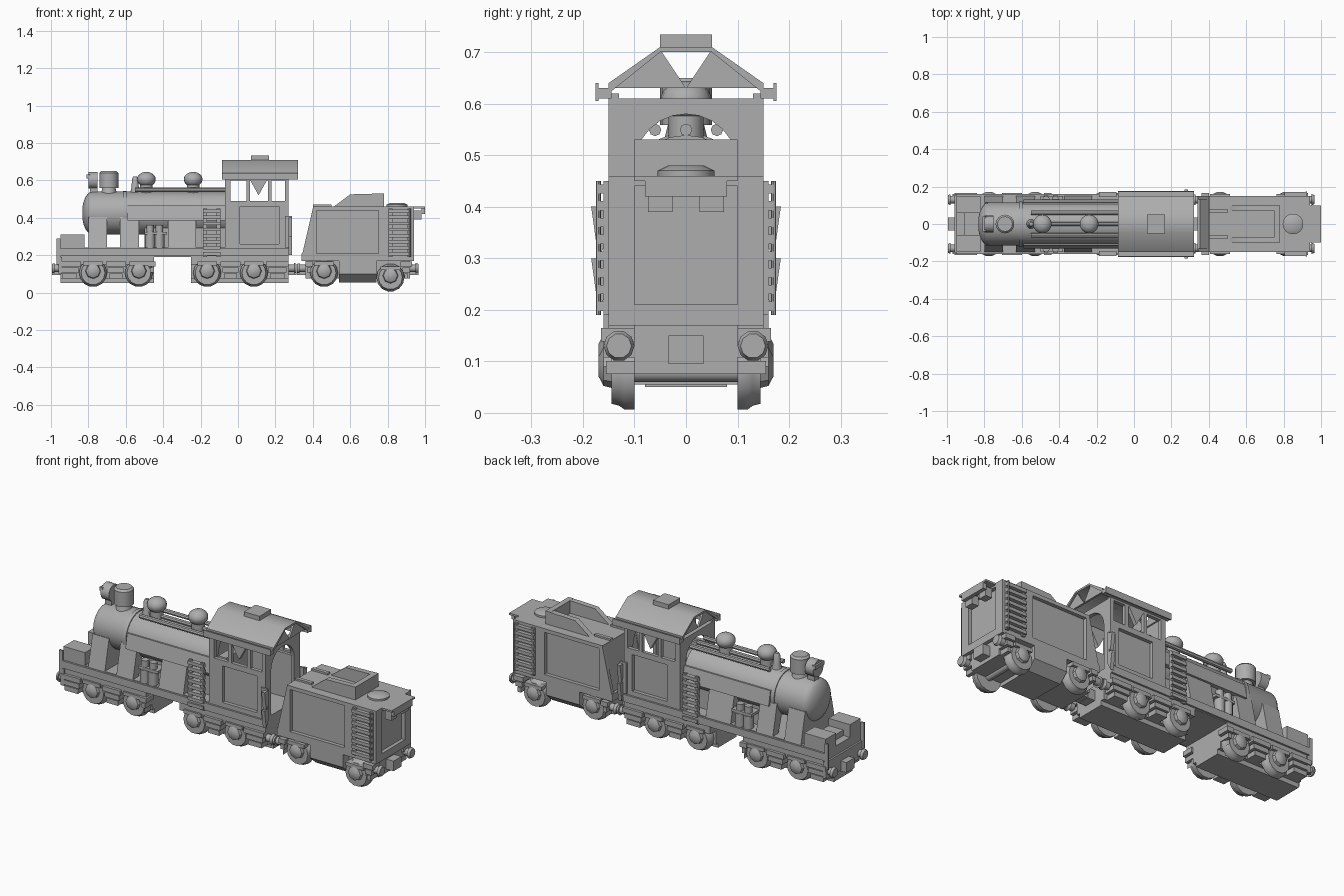
import bpy, bmesh
from math import sin, cos, pi, radians

old = bpy.data.objects.get("Cube")
if old:
    bpy.data.objects.remove(old, do_unlink=True)

shade = 0.42
grey = bpy.data.materials.new("plain grey")
grey.use_nodes = True
grey.diffuse_color = (shade, shade, shade, 1)
grey.node_tree.nodes["Principled BSDF"].inputs["Base Color"].default_value = grey.diffuse_color

# Shared stations: heights, half width, panel thickness and section ends
SIDES = (-1, 1)
SOLE, DECK, WAIST, EAVE, RIDGE = 0.19, 0.24, 0.48, 0.61, 0.71
RIM = 0.45
HALF, SKIN = 0.15, 0.02
INNER = HALF - SKIN
CORE = 0.1
NOSE, CAB_FRONT, CAB_REAR = -0.95, -0.07, 0.27
TENDER_FRONT, TENDER_REAR = 0.34, 0.94
BARREL, BARREL_Z = 0.114, 0.425
WHEEL, HUB_Z = 0.075, 0.105
parts = {}


def mesh_of(name):
    if name not in parts:
        parts[name] = bmesh.new()
    return parts[name]


def place(axis, along, u, v):
    """Put profile coordinates on the plane across an axis."""
    return {"x": (along, u, v), "y": (u, along, v), "z": (u, v, along)}[axis]


def skin_rings(name, rings):
    """Close a stack of equal point rings into a solid."""
    bm = mesh_of(name)
    rings = [[bm.verts.new(co) for co in ring] for ring in rings]
    faces = [bm.faces.new(rings[0]), bm.faces.new(rings[-1][::-1])]
    for low, high in zip(rings, rings[1:]):
        for i in range(len(low)):
            faces.append(bm.faces.new((low[i - 1], low[i], high[i], high[i - 1])))
    bmesh.ops.recalc_face_normals(bm, faces=faces)


def prism(name, points, axis, start, end):
    skin_rings(name, [[place(axis, along, u, v) for u, v in points] for along in (start, end)])


def lathe(name, profile, axis, u, v, sides=16):
    """Revolve (position, radius) pairs about a line through (u, v)."""
    turns = [2 * pi * i / sides for i in range(sides)]
    skin_rings(name, [[place(axis, along, u + r * cos(t), v + r * sin(t)) for t in turns]
                      for along, r in profile])


def rod(name, axis, u, v, start, end, radius, sides=12):
    lathe(name, [(start, radius), (end, radius)], axis, u, v, sides)


def slab(name, x0, x1, z0, z1, half=HALF):
    prism(name, [(x0, z0), (x1, z0), (x1, z1), (x0, z1)], "y", -half, half)


def flank(name, x0, x1, z0, z1, inner=INNER, outer=HALF):
    """A matching box on each side."""
    for s in SIDES:
        prism(name, [(x0, z0), (x1, z0), (x1, z1), (x0, z1)], "y", s * inner, s * outer)


def flank_plate(name, points, inner=INNER, outer=HALF):
    """A matching side plate drawn in x and z."""
    for s in SIDES:
        prism(name, points, "y", s * inner, s * outer)


def flank_section(name, points, x0, x1):
    """A matching section in y and z, carried along x."""
    for s in SIDES:
        prism(name, [(s * y, z) for y, z in points], "x", x0, x1)


def dome(centre, depth, radius, steps):
    return [(centre - depth * cos(pi * k / 12), radius * sin(pi * k / 12)) for k in range(1, steps + 1)]


def ladder(name, x, half, top, rungs):
    flank(name, x - half, x - half + SKIN, SOLE, top, HALF, HALF + SKIN / 2)
    flank(name, x + half - SKIN, x + half, SOLE, top, HALF, HALF + SKIN / 2)
    pitch = (top - SOLE) / rungs
    for i in range(rungs):
        z = SOLE + i * pitch
        flank(name, x - half, x + half, z + pitch / 4, z + pitch * 0.8, HALF - SKIN / 4, HALF + SKIN)


# Running gear
def wheel_pair(x, z=HUB_Z):
    rod("axle", "y", x, z, -CORE, CORE, SKIN)
    flank("axle_box_cap", x - WHEEL * 0.7, x + WHEEL * 0.7, z + SKIN * 2, z + SKIN * 3, CORE, HALF + SKIN / 2)
    for s in SIDES:
        lathe("wheel", [(s * CORE, WHEEL), (s * (CORE + SKIN), WHEEL), (s * INNER, WHEEL * 0.9),
                        (s * (HALF - SKIN / 4), WHEEL * 0.85)], "y", x, z, 14)
        lathe("axle_box", [(s * INNER, WHEEL * 0.6), (s * (HALF + SKIN / 2), WHEEL / 2),
                           (s * (HALF + SKIN), WHEEL / 4)], "y", x, z + SKIN / 2, 8)


def leaf_spring(x, half):
    for i in range(3):
        reach = half - SKIN / 2 * (2 - i)
        z = WHEEL + SKIN * 1.6 * i
        flank("leaf_spring", x - reach, x + reach, z, z + SKIN * 1.3, CORE, HALF + SKIN / 4 * (i + 1))


def bogie(x0, x1, wheels):
    slab("bogie_pan", x0, x1, WHEEL, SOLE, CORE)
    slab("bogie_pan_bottom", x0, x1, SKIN * 2.5, WHEEL, CORE - SKIN)
    flank("bogie_beam", x0, x1, HALF, SOLE, CORE)
    for x in wheels:
        wheel_pair(x)
    leaf_spring(sum(wheels) / 2, SKIN * 2.7)


bogie(NOSE, -0.45, (-0.775, -0.53))
leaf_spring(NOSE + SKIN * 2.5, SKIN * 3)
leaf_spring(-0.46, SKIN)
bogie(-0.25, CAB_REAR, (-0.165, 0.085))
leaf_spring(CAB_REAR - SKIN * 3, SKIN * 3)

wheel_pair(0.46)
wheel_pair(0.815, WHEEL + SKIN / 4)
leaf_spring(TENDER_FRONT + SKIN * 2, SKIN)
leaf_spring(TENDER_REAR - SKIN * 2, SKIN * 1.5)
slab("tender_pan", TENDER_FRONT + SKIN, TENDER_REAR - SKIN, WHEEL, SOLE, CORE)
belly = [(-HALF, SOLE), (-HALF, CORE), (-CORE, WHEEL - SKIN), (CORE, WHEEL - SKIN), (HALF, CORE), (HALF, SOLE)]
prism("tender_underbelly", belly, "x", 0.54, 0.74)

# Buffers and couplers
for start, d in ((NOSE, -1), (CAB_REAR, 1), (TENDER_FRONT + SKIN, -1), (TENDER_REAR - SKIN, 1)):
    neck, face = start + d * SKIN * 1.5, start + d * SKIN * 2.2
    for s in SIDES:
        lathe("buffer", [(start, SKIN), (neck, SKIN), (neck, SKIN * 1.5), (face, SKIN * 1.2)],
              "x", s * INNER, INNER, 10)
    slab("coupler", min(start, face), max(start, face), WHEEL + SKIN, HALF, SKIN * 1.7)
slab("buffer_beam", NOSE - SKIN / 2, NOSE + SKIN / 2, CORE, SOLE, HALF + SKIN / 2)

# Main frame and front deck
slab("footplate", NOSE, CAB_REAR, SOLE, DECK)
flank("footplate_edge", NOSE, CAB_REAR, SOLE + SKIN / 4, DECK - SKIN / 4, HALF - SKIN, HALF + SKIN / 2)
slab("front_step", NOSE + SKIN * 2, -0.82, DECK, DECK + SKIN * 1.5, CORE)
flank("front_box", NOSE, -0.82, DECK, 0.31, SKIN * 3)
flank("front_post", NOSE - SKIN, NOSE, HALF, 0.29, HALF, HALF + SKIN / 2)

# Boiler with domed nose, and the supports below it
lathe("boiler", dome(-0.78, SKIN * 2.7, BARREL, 6) + [(CAB_FRONT, BARREL)], "x", 0, BARREL_Z, 24)
rod("boiler_band", "x", 0, BARREL_Z, -0.615, -0.595, BARREL + SKIN / 4, 24)
panel = [(CORE, BARREL_Z + SKIN * 2), (BARREL, BARREL_Z + SKIN * 2), (INNER, BARREL_Z - SKIN * 2),
         (CORE, BARREL_Z - SKIN * 2)]
flank_section("boiler_panel", panel, -0.59, CAB_FRONT)
leg = [(CORE / 2, BARREL_Z - SKIN), (BARREL, BARREL_Z - SKIN), (HALF, DECK), (CORE, DECK)]
for x, half in ((-0.75, 0.05), (-0.58, 0.05), (-0.3, 0.075)):
    flank_section("boiler_support", leg, x - half, x + half)
for x in (-0.47, -0.42):
    for s in SIDES:
        lathe("pump", [(DECK, 0.026), (0.31, 0.026), (0.31, SKIN), (0.36, SKIN)], "z", x, s * INNER, 10)
slab("pump_shelf", -0.5, -0.38, 0.31, 0.325)
slab("firebox", -0.5, CAB_FRONT, DECK, BARREL_Z, CORE - SKIN)
slab("smokebox_saddle", -0.8, -0.7, DECK, BARREL_Z, CORE)

# Chimney, headlamp, bell and domes
BARREL_TOP = BARREL_Z + BARREL
chimney_x, lamp_x, bell_x = -0.69, -0.77, -0.55
lathe("chimney", [(BARREL_TOP - SKIN, 0.045), (BARREL_TOP + SKIN, 0.035), (BARREL_TOP + SKIN, 0.05),
                  (0.64, 0.05), (0.65, 0.04)], "z", chimney_x, 0)
rod("headlamp", "x", 0, EAVE - SKIN / 2, lamp_x - SKIN * 1.5, lamp_x + SKIN, 0.045, 16)
slab("headlamp_bracket", lamp_x - SKIN, lamp_x + SKIN, BARREL_TOP - SKIN, EAVE, SKIN)
slab("headlamp_fin", lamp_x - SKIN * 2, lamp_x - SKIN, EAVE, EAVE + SKIN, SKIN * 2)
lathe("bell", [(BARREL_TOP - SKIN, SKIN * 1.5), (BARREL_TOP + SKIN, SKIN), (EAVE, SKIN * 0.8),
               (EAVE + SKIN / 2, SKIN / 2)], "z", bell_x, 0, 10)
for x in (-0.49, -0.24):
    rod("dome_base", "z", x, 0, BARREL_TOP - SKIN, EAVE, SKIN * 1.7, 16)
    lathe("steam_dome", dome(EAVE - SKIN / 4, SKIN * 2, SKIN * 2.5, 11), "z", x, 0)
for y in (-SKIN * 3, 0, SKIN * 3):
    rod("top_pipe", "x", y, BARREL_TOP + SKIN / 2, bell_x, CAB_FRONT, SKIN * 0.6, 8)
ladder("boiler_ladder", -0.14, SKIN * 2.3, RIM, 8)

# Cab end walls with arched openings
arch = [(CORE * cos(pi * i / 12), WAIST + CORE * sin(pi * i / 12)) for i in range(13)]
wall = [(-CORE, DECK), (-HALF, DECK), (-HALF, EAVE), (HALF, EAVE), (HALF, DECK), (CORE, DECK)] + arch
prism("cab_front_wall", wall, "x", CAB_FRONT, CAB_FRONT + SKIN)
prism("cab_rear_wall", wall, "x", CAB_REAR - SKIN, CAB_REAR)
slab("boiler_backhead", CAB_FRONT + SKIN, 0, DECK, WAIST, CORE)

# Cab sides, window posts and recessed doors
flank("cab_side", CAB_FRONT, CAB_REAR, DECK, WAIST, BARREL, INNER)
door_start, door_end = SKIN / 2, CAB_REAR - SKIN * 2.5
flank("cab_side_frame", CAB_FRONT, door_start, DECK, WAIST)
flank("cab_side_frame", door_end, CAB_REAR, DECK, WAIST)
flank("cab_side_frame", door_start, door_end, DECK, DECK + SKIN)
flank("cab_sill", CAB_FRONT, CAB_REAR, WAIST - SKIN, WAIST + SKIN / 2)
flank("cab_head_rail", CAB_FRONT, CAB_REAR, EAVE - SKIN / 2, EAVE + SKIN / 2)
for x in (CAB_FRONT + SKIN, 0.055, 0.17, CAB_REAR - SKIN / 2):
    flank("cab_post", x - SKIN / 2, x + SKIN / 2, WAIST, EAVE)
flank_plate("cab_brace", [(0.06, EAVE), (0.16, EAVE), (0.11, WAIST + SKIN * 2)])

# Pointed side wings behind the cab
flank("cab_wing_post", CAB_REAR - SKIN, CAB_REAR + SKIN, DECK, RIM - SKIN * 2, HALF, HALF + SKIN / 2)
for low in (0.2, 0.3):
    wing = [(HALF, low + SKIN * 2), (HALF + SKIN, low), (HALF + SKIN * 1.7, low + CORE), (HALF, low + CORE)]
    flank_section("cab_wing", wing, CAB_REAR, CAB_REAR + SKIN)

# Roof shell with gutters, open gables and a vent
ROOF_FRONT, ROOF_REAR = -0.085, 0.32
eave_top, crown = EAVE + SKIN * 1.5, CORE / 2
roof = [(-HALF, EAVE + SKIN / 2), (-HALF, eave_top), (-crown, RIDGE), (crown, RIDGE), (HALF, eave_top),
        (HALF, EAVE + SKIN / 2), (crown, RIDGE - SKIN / 2), (-crown, RIDGE - SKIN / 2)]
prism("cab_roof", roof, "x", ROOF_FRONT, ROOF_REAR)
slab("roof_vent", 0.07, 0.165, RIDGE - SKIN / 2, RIDGE + SKIN * 1.2, crown)
flank("roof_gutter", ROOF_FRONT, ROOF_REAR, EAVE, EAVE + SKIN, HALF - SKIN / 4, HALF + SKIN)
flank("roof_gutter_lip", ROOF_FRONT, ROOF_REAR, EAVE - SKIN / 4, eave_top, HALF + SKIN, HALF + SKIN * 1.3)
gable = [(HALF, EAVE + SKIN), (crown, RIDGE - SKIN / 4), (0, EAVE + SKIN)]
for x in (ROOF_FRONT + SKIN / 2, ROOF_REAR - SKIN):
    flank_section("roof_gable", gable, x, x + SKIN / 2)
for x in (CAB_FRONT, CAB_REAR - SKIN):
    slab("roof_cross_beam", x, x + SKIN, EAVE - SKIN / 2, EAVE)

# Tender body with framed, recessed sides and rear
slope_top = TENDER_FRONT + SKIN * 3
body = [(TENDER_FRONT + SKIN / 2, SOLE), (slope_top, RIM), (TENDER_REAR - SKIN, RIM), (TENDER_REAR - SKIN, SOLE)]
prism("tender_body", body, "y", -INNER, INNER)
slab("tender_floor", TENDER_FRONT, TENDER_REAR, SOLE - SKIN, SOLE + SKIN)
slab("tender_rim", slope_top, TENDER_REAR, RIM - SKIN / 2, RIM + SKIN / 2)
flank_plate("tender_side_frame", [(TENDER_FRONT, SOLE), (slope_top, RIM), (slope_top + SKIN, RIM),
                                  (slope_top + SKIN, SOLE)])
flank("tender_side_frame", 0.75, TENDER_REAR, SOLE, RIM)
flank("tender_rear_frame", TENDER_REAR - SKIN, TENDER_REAR, SOLE, RIM, CORE)

# Coal hopper, water hatch, ladder and rear lamps
HOPPER_REAR, hopper_top = 0.78, RIM + SKIN * 4
flank_plate("hopper_side", [(0.5, RIM), (0.6, hopper_top - SKIN / 4), (HOPPER_REAR, hopper_top),
                            (HOPPER_REAR, RIM)], CORE - SKIN * 1.5, CORE)
slab("hopper_rear", HOPPER_REAR - SKIN * 1.5, HOPPER_REAR, RIM, hopper_top, CORE)
flank("hopper_rail", slope_top, 0.5, RIM, RIM + SKIN, SKIN * 3, SKIN * 4)
lathe("water_hatch", [(RIM, 0.055), (RIM + SKIN, 0.055), (RIM + SKIN * 1.5, 0.035)], "z", 0.85, 0)
ladder("tender_ladder", 0.865, SKIN * 3, RIM, 8)
for s in SIDES:
    rod("rear_grab_rail", "z", TENDER_REAR - SKIN, s * (HALF + SKIN), SOLE, RIM, SKIN / 4, 8)
flank("rear_lamp", TENDER_REAR, 0.98, RIM - SKIN * 3, RIM - SKIN / 2, SKIN * 1.3, SKIN * 3.7)
slab("rear_lamp_bar", 0.98, 1, RIM - SKIN * 1.5, RIM, SKIN * 4)
slab("rear_lamp_shelf", TENDER_REAR, 1, RIM, RIM + SKIN / 2, CORE)

# Turn the collected parts into objects
bpy.ops.object.select_all(action="DESELECT")
for name, bm in parts.items():
    mesh = bpy.data.meshes.new(name)
    bm.to_mesh(mesh)
    bm.free()
    mesh.materials.append(grey)
    part = bpy.data.objects.new(name, mesh)
    bpy.context.collection.objects.link(part)
    part.select_set(True)
    bpy.context.view_layer.objects.active = part
bpy.ops.object.shade_smooth_by_angle(angle=radians(40))
